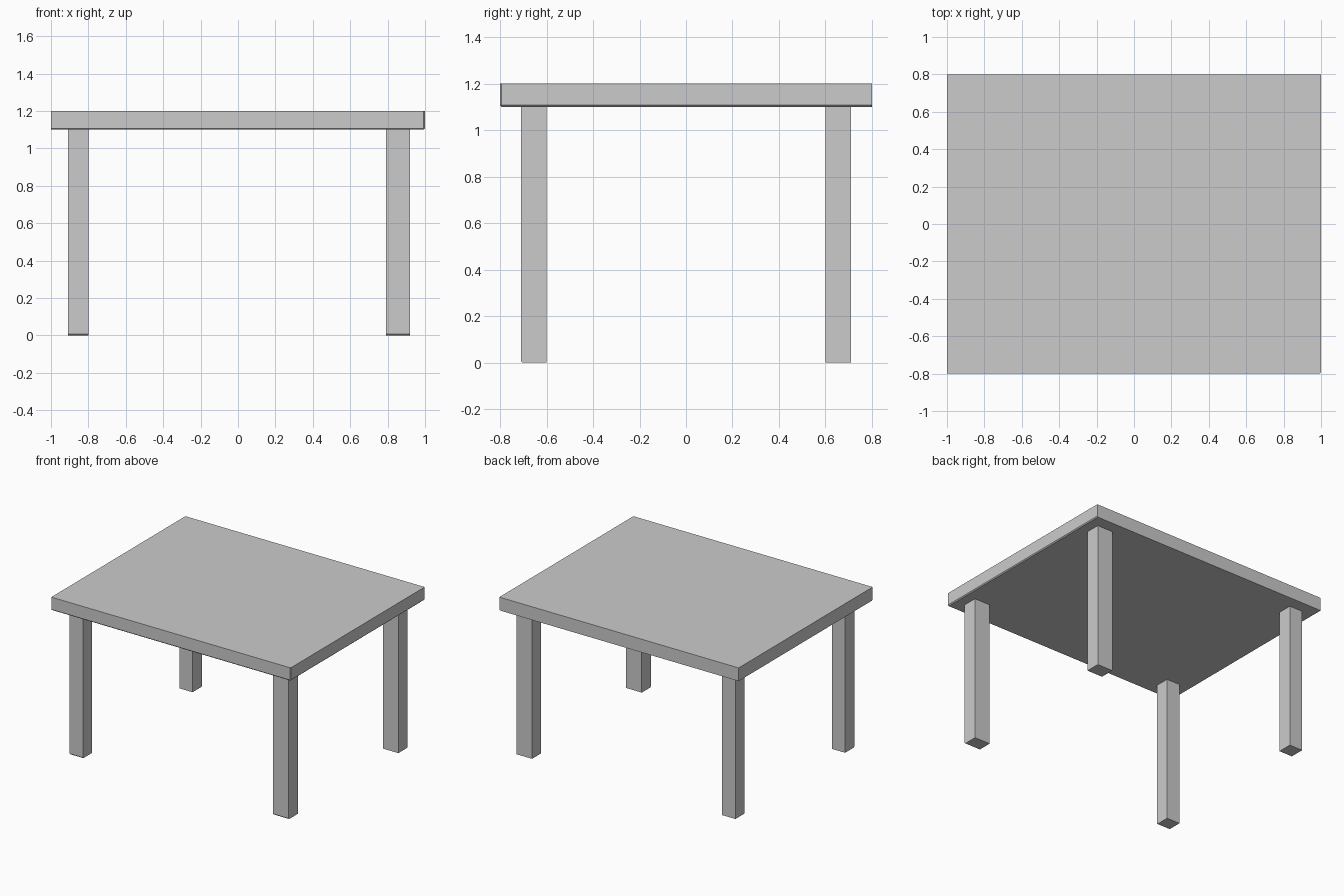
import bpy, bmesh

if "Cube" in bpy.data.objects:
    bpy.data.objects.remove(bpy.data.objects["Cube"])


def box(name, x0, x1, y0, y1, z0, z1, worn=None, size=0.007):
    """Box from its extents; edges picked by worn(midpoint signs) get a tiny chamfer."""
    c = ((x0 + x1) / 2, (y0 + y1) / 2, (z0 + z1) / 2)
    d = (x1 - x0, y1 - y0, z1 - z0)
    bm = bmesh.new()
    bmesh.ops.create_cube(bm, size=1)
    for v in bm.verts:
        v.co = [v.co[i] * d[i] for i in range(3)]
    if worn:
        picked = []
        for e in bm.edges:
            m = (e.verts[0].co + e.verts[1].co) / 2
            if worn(*[round(2 * m[i] / d[i]) for i in range(3)]):
                picked.append(e)
        bmesh.ops.bevel(bm, geom=picked, offset=size, segments=1,
                        affect='EDGES', profile=0.5)
    mesh = bpy.data.meshes.new(name)
    bm.to_mesh(mesh)
    bm.free()
    ob = bpy.data.objects.new(name, mesh)
    ob.location = c
    bpy.context.collection.objects.link(ob)
    return ob


# Tabletop: slightly softened along the lower front and right edges
box("tabletop", -1, 1, -0.80, 0.80, 1.10, 1.20,
    lambda x, y, z: (y == -1 and z == -1) or (x == 1 and z == -1) or (x == 1 and y == -1))

# Legs: the right pair is a little wider, the front pair has softened feet
for side, x0, x1 in (("left", -0.91, -0.80), ("right", 0.79, 0.92)):
    box("front_leg_" + side, x0, x1, -0.71, -0.60, 0, 1.10,
        lambda x, y, z: y == -1 and z == -1)
    box("back_leg_" + side, x0, x1, 0.60, 0.71, 0, 1.10)
